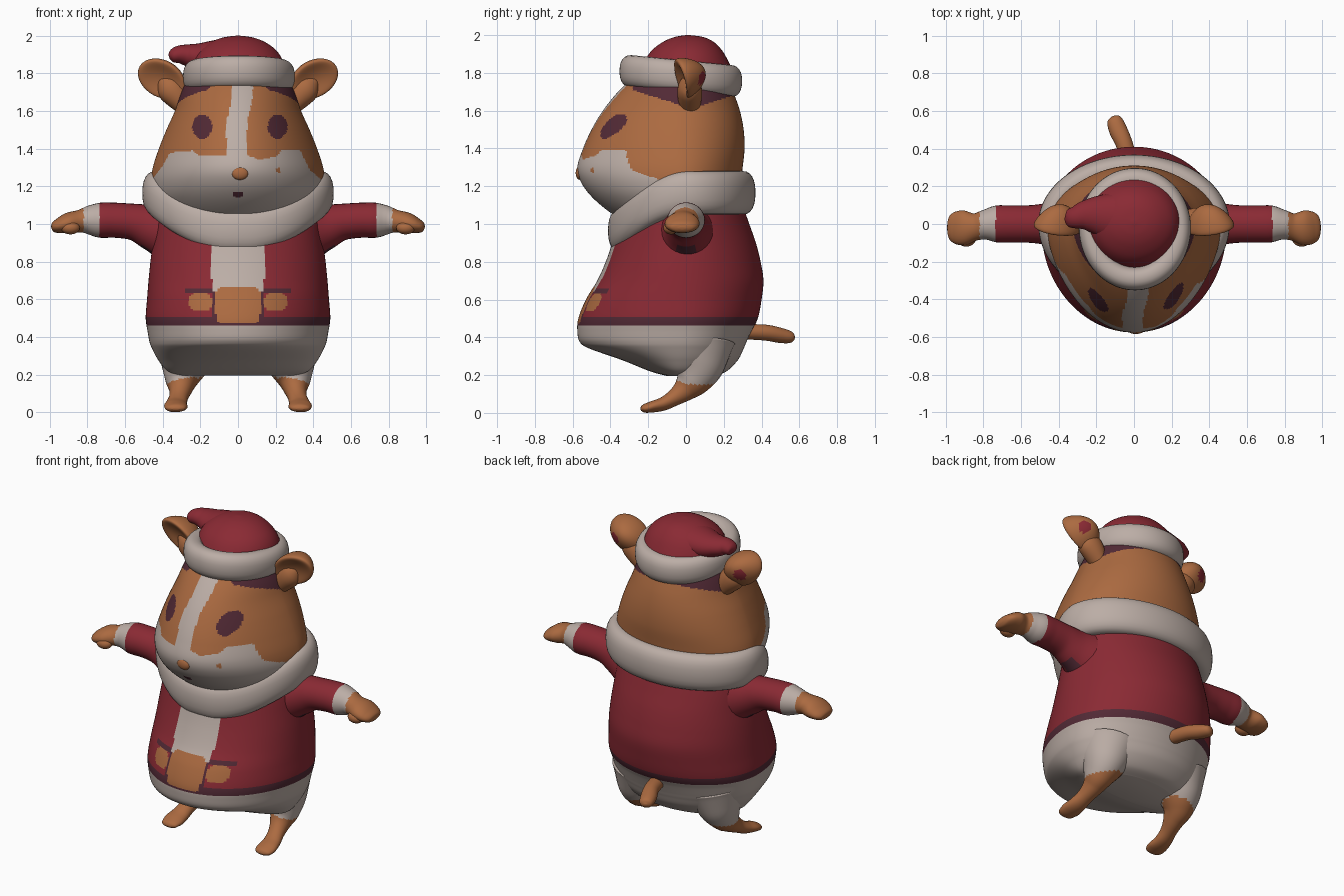
import bpy, bmesh, math
from mathutils import Vector, Matrix

if "Cube" in bpy.data.objects:
    bpy.data.objects.remove(bpy.data.objects["Cube"])


def material(name, rgb):
    m = bpy.data.materials.new(name)
    m.diffuse_color = (*rgb, 1)
    m.use_nodes = True
    m.node_tree.nodes["Principled BSDF"].inputs["Base Color"].default_value = m.diffuse_color
    return m


MATS = [material("red_cloth", (0.255, 0.023, 0.034)),
        material("cream_fur", (0.50, 0.42, 0.38)),
        material("orange_fur", (0.41, 0.145, 0.052)),
        material("dark_plum", (0.085, 0.023, 0.036))]
RED, CREAM, ORANGE, PLUM = range(4)


def spline(keys, n):
    """Catmull-Rom resampling of key tuples, n steps per span."""
    out = []
    for i in range(len(keys) - 1):
        p = [keys[max(i - 1, 0)], keys[i], keys[i + 1], keys[min(i + 2, len(keys) - 1)]]
        for s in range(n):
            t = s / n
            out.append([0.5 * (2 * b + (c - a) * t + (2 * a - 5 * b + 4 * c - d) * t * t
                               + (3 * b - a - 3 * c + d) * t ** 3) for a, b, c, d in zip(*p)])
    return out + [list(keys[-1])]


def interp(keys, v):
    for (a, fa), (b, fb) in zip(keys, keys[1:]):
        if v <= b:
            return fa + (fb - fa) * max(0, (v - a) / (b - a))
    return keys[-1][1]


def finish(name, bm, rule):
    """Make the object; rule is a colour index or a function of the face centre."""
    bmesh.ops.recalc_face_normals(bm, faces=bm.faces)
    for f in bm.faces:
        f.smooth = True
        f.material_index = rule(f.calc_center_median()) if callable(rule) else rule
    me = bpy.data.meshes.new(name)
    bm.to_mesh(me)
    bm.free()
    for m in MATS:
        me.materials.append(m)
    ob = bpy.data.objects.new(name, me)
    bpy.context.collection.objects.link(ob)
    return ob


def skin(name, rings, rule, closed=False):
    bm = bmesh.new()
    vr = [[bm.verts.new(p) for p in r] for r in rings]
    n = len(vr[0])
    for a, b in zip(vr, vr[1:] + vr[:1] if closed else vr[1:]):
        for i in range(n):
            j = (i + 1) % n
            bm.faces.new((a[i], a[j], b[j], b[i]))
    if not closed:
        bm.faces.new(vr[0][::-1])
        bm.faces.new(vr[-1])
    return finish(name, bm, rule)


def loft(name, keys, rule, steps=8, seg=220, yc=-0.03, point=1.0):
    """Stacked sections: z, half width, front y, back y; point > 1 narrows the front."""
    rings = []
    for z, rx, yf, yb in spline(keys, steps):
        ring = []
        for i in range(seg):
            a = 2 * math.pi * i / seg
            s = math.sin(a)
            y = s * (yb - yc) if s > 0 else -abs(s) ** point * (yc - yf)
            ring.append((rx * math.cos(a), yc + y, z))
        rings.append(ring)
    return skin(name, rings, rule)


def sweep(name, keys, rule, ref=(0, 0, 1), side=1, seg=28, steps=8):
    """Tube through x, y, z, radius along ref, radius across."""
    pts = spline(keys, steps)
    cs = [Vector((p[0] * side, p[1], p[2])) for p in pts]
    rings = []
    for i, p in enumerate(pts):
        t = (cs[min(i + 1, len(cs) - 1)] - cs[max(i - 1, 0)]).normalized()
        v = t.cross(Vector(ref)).normalized()
        u = v.cross(t)
        rings.append([cs[i] + u * p[3] * math.cos(2 * math.pi * k / seg)
                      + v * p[4] * math.sin(2 * math.pi * k / seg) for k in range(seg)])
    return skin(name, rings, rule)


def band(name, cx, cy, rx, yf, yb, zfun, thick, high, rule, seg=96, sec=24):
    """Fluffy closed ring whose height follows zfun(y)."""
    rings = []
    for i in range(seg):
        a = 2 * math.pi * i / seg
        ca, sa = math.cos(a), math.sin(a)
        ring = []
        for k in range(sec):
            b = 2 * math.pi * k / sec
            o = thick * math.copysign(abs(math.cos(b)) ** 0.85, math.cos(b))
            h = high * math.copysign(abs(math.sin(b)) ** 0.85, math.sin(b))
            y = sa * (yb if sa > 0 else yf)
            ring.append((cx + (rx + o) * ca, cy + y + o * sa, zfun(cy + y) + h))
        rings.append(ring)
    return skin(name, rings, rule, closed=True)


def blob(name, loc, size, rule, rot=None, cup=0.0):
    """Ellipsoid, optionally cupped towards the front."""
    bm = bmesh.new()
    bmesh.ops.create_icosphere(bm, subdivisions=4, radius=1)
    for v in bm.verts:
        r2 = v.co.x ** 2 + v.co.z ** 2
        v.co = Vector((v.co.x * size[0], v.co.y * size[1] + cup * (1 - r2), v.co.z * size[2]))
    bm.transform(Matrix.Translation(loc) @ (rot or Matrix()))
    return finish(name, bm, rule)


# Coat and trousers
def coat_colour(c):
    ax = abs(c.x)
    if c.y < -0.2:
        if (ax / 0.118) ** 6 + ((c.z - 0.57) / 0.097) ** 6 < 1:
            return ORANGE                                   # buckle
        if ax < 0.14 and c.z > 0.645:
            return CREAM                                    # front trim
        if ax < 0.14 and 0.47 < c.z < 0.66:
            return PLUM
        if 0.13 < ax < 0.28 and 0.63 < c.z < 0.662:
            return PLUM                                     # pocket flap
        if ((ax - 0.2) / 0.058) ** 4 + ((c.z - 0.585) / 0.046) ** 4 < 1:
            return ORANGE                                   # pocket
    return CREAM if c.z < 0.465 else PLUM if c.z < 0.505 else RED


loft("body", [(0.195, 0.30, -0.10, 0.15), (0.22, 0.375, -0.19, 0.215), (0.28, 0.425, -0.34, 0.275),
              (0.34, 0.457, -0.51, 0.305), (0.375, 0.47, -0.562, 0.32), (0.43, 0.48, -0.575, 0.345),
              (0.5, 0.49, -0.57, 0.38), (0.6, 0.483, -0.53, 0.40), (0.7, 0.475, -0.47, 0.41),
              (0.8, 0.465, -0.425, 0.395), (0.9, 0.452, -0.39, 0.37), (1.0, 0.44, -0.36, 0.335),
              (1.1, 0.42, -0.34, 0.30)], coat_colour, steps=12)

# Head with face markings
LEFT = [(-0.46, 1.23), (-0.4, 1.31), (-0.36, 1.38), (-0.24, 1.39), (-0.2, 1.36), (-0.06, 1.36)]
RIGHT = [(0.06, 1.36), (0.12, 1.34), (0.2, 1.36), (0.24, 1.395), (0.33, 1.39), (0.38, 1.29), (0.45, 1.23)]


def face_colour(c):
    if c.y < -0.05:
        if ((abs(c.x - 0.01) - 0.2) / 0.052) ** 2 + ((c.z - 1.517) / 0.065) ** 2 < 1:
            return PLUM                                     # eye
        if (c.x / 0.025) ** 2 + ((c.z - 1.155) / 0.017) ** 2 < 1:
            return PLUM                                     # mouth
        if abs(c.x - interp([(1.35, -0.01), (1.55, -0.005), (1.65, 0.02), (1.75, 0.025)], c.z)) < 0.055:
            return CREAM                                    # blaze
        if Vector((c.x - 0.215, c.z - 1.285)).length < 0.013:
            return ORANGE
        if c.z < interp(LEFT if c.x < 0 else RIGHT, c.x):
            return CREAM                                    # muzzle
    if c.y > -0.28 and c.z > 1.61 + 0.32 * abs(c.y - 0.03):
        return PLUM                                         # hat lining
    return CREAM if c.z < 1.23 else ORANGE


loft("head", [(1.0, 0.26, -0.30, 0.2), (1.06, 0.38, -0.40, 0.25), (1.14, 0.44, -0.495, 0.28),
              (1.22, 0.46, -0.555, 0.29), (1.3, 0.452, -0.575, 0.30), (1.4, 0.42, -0.545, 0.31),
              (1.5, 0.38, -0.50, 0.305), (1.6, 0.335, -0.44, 0.285), (1.7, 0.30, -0.36, 0.25),
              (1.8, 0.25, -0.26, 0.21), (1.86, 0.2, -0.2, 0.17)], face_colour, steps=14, point=1.25)
blob("nose", (0.01, -0.562, 1.27), (0.045, 0.022, 0.036), ORANGE)


# Collar, dipping at the front
def collar_z(y):
    t = min(1, max(0, (y + 0.34) / 0.36))
    return 0.965 + 0.2 * t * (2 - t)


band("collar", 0, 0, 0.44, 0.345, 0.30, collar_z, 0.068, 0.115, CREAM)

# Hat
band("hat_band", 0.005, -0.02, 0.235, 0.27, 0.255, lambda y: 1.78 - 0.1 * y, 0.062, 0.085, CREAM)
loft("hat_crown", [(1.78, 0.25, -0.25, 0.26), (1.86, 0.24, -0.22, 0.225), (1.92, 0.205, -0.18, 0.19),
                   (1.965, 0.145, -0.12, 0.145), (1.99, 0.08, -0.06, 0.09), (2.0, 0.01, 0, 0.02)],
     RED, seg=64, yc=0.01)
sweep("hat_tip", [(-0.05, 0.03, 1.89, 0.1, 0.15), (-0.18, 0.045, 1.885, 0.08, 0.11),
                  (-0.26, 0.045, 1.895, 0.06, 0.08), (-0.31, 0.035, 1.9, 0.048, 0.06),
                  (-0.35, 0.03, 1.89, 0.034, 0.045), (-0.365, 0.03, 1.885, 0.01, 0.01)], RED)

# Paired ears, arms and legs
for side, label in ((1, "right"), (-1, "left")):
    tilt = Matrix.Rotation(math.radians(-30 * side), 4, 'Y') @ Matrix.Rotation(math.radians(22), 4, 'X')

    def ear_colour(c):
        near = (Vector((abs(c.x), c.z)) - Vector((0.44, 1.77))).length < 0.035
        return RED if near and c.y > 0.03 else ORANGE

    blob(label + "_ear", (0.405 * side, -0.015, 1.77), (0.135, 0.06, 0.102), ear_colour, tilt, cup=0.065)
    sweep(label + "_ear_base", [(0.27, 0.02, 1.60, 0.04, 0.05), (0.325, 0.02, 1.68, 0.07, 0.065),
                                (0.37, 0.02, 1.73, 0.07, 0.06), (0.41, 0.025, 1.77, 0.03, 0.03)],
          ORANGE, side=side)

    def arm_colour(c):
        if c.z < 0.885 and abs(c.y) < 0.05:
            return PLUM                                     # armpit
        return RED if abs(c.x) < 0.735 else CREAM if abs(c.x) < 0.82 else ORANGE

    sweep(label + "_arm", [(0.36, 0, 0.96, 0.17, 0.16), (0.46, 0, 0.985, 0.125, 0.115),
                           (0.55, 0, 1.01, 0.098, 0.10), (0.65, 0, 1.02, 0.093, 0.098),
                           (0.73, 0, 1.02, 0.093, 0.098), (0.79, -0.005, 1.02, 0.078, 0.08),
                           (0.84, -0.015, 1.015, 0.06, 0.072), (0.9, -0.02, 1.005, 0.055, 0.092),
                           (0.95, -0.02, 0.99, 0.04, 0.085), (0.98, -0.02, 0.98, 0.026, 0.06),
                           (0.99, -0.02, 0.977, 0.008, 0.02)], arm_colour, side=side)
    blob(label + "_thumb", (0.89 * side, -0.08, 0.98), (0.05, 0.04, 0.035), ORANGE)

    def leg_colour(c):
        return CREAM if c.z > 0.15 + 0.5 * max(0, -c.y) + 0.3 * max(0, 0.32 - abs(c.x)) else ORANGE

    sweep(label + "_leg", [(0.26, 0.06, 0.36, 0.20, 0.18), (0.285, 0.06, 0.25, 0.145, 0.13),
                           (0.30, 0.035, 0.175, 0.1, 0.09), (0.305, -0.005, 0.125, 0.066, 0.063),
                           (0.315, -0.06, 0.082, 0.045, 0.05), (0.325, -0.12, 0.048, 0.036, 0.055),
                           (0.33, -0.18, 0.032, 0.03, 0.062), (0.33, -0.225, 0.022, 0.021, 0.05),
                           (0.33, -0.24, 0.018, 0.006, 0.02)],
          leg_colour, ref=(0, -1, 0.6), side=side)

# Tail
sweep("tail", [(-0.02, 0.3, 0.43, 0.04, 0.045), (-0.05, 0.42, 0.425, 0.042, 0.045),
               (-0.085, 0.5, 0.41, 0.04, 0.048), (-0.105, 0.555, 0.4, 0.03, 0.038),
               (-0.112, 0.572, 0.398, 0.008, 0.01)], ORANGE)
